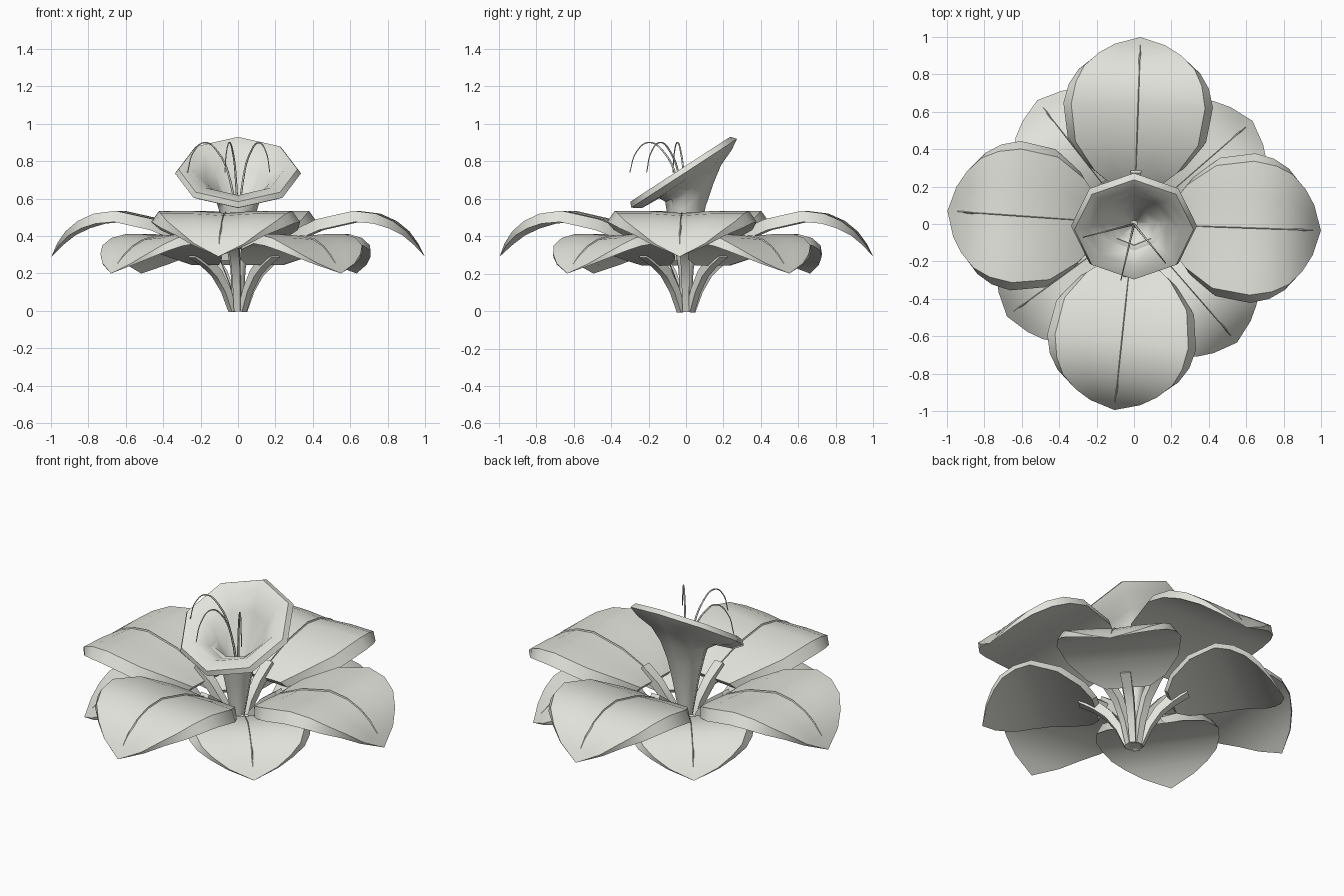
import bpy
import bmesh
from math import sin, cos, radians, pi
from mathutils import Vector, Matrix

cube = bpy.data.objects.get("Cube")
if cube:
    bpy.data.objects.remove(cube, do_unlink=True)

ivory = bpy.data.materials.new("pale_ivory")
ivory.use_nodes = True
COLOUR = (0.76, 0.77, 0.71, 1)
ivory.diffuse_color = COLOUR
ivory.node_tree.nodes["Principled BSDF"].inputs["Base Color"].default_value = COLOUR


def loft(name, rows, angle=35):
    """Skin a list of closed rings into a capped, smooth-shaded object."""
    bm = bmesh.new()
    grid = [[bm.verts.new(p) for p in row] for row in rows]
    n = len(rows[0])
    for a, b in zip(grid, grid[1:]):
        for j in range(n):
            k = (j + 1) % n
            bm.faces.new((a[j], b[j], b[k], a[k]))
    bmesh.ops.remove_doubles(bm, verts=bm.verts, dist=0.0005)
    bmesh.ops.holes_fill(bm, edges=bm.edges, sides=0)
    bmesh.ops.recalc_face_normals(bm, faces=bm.faces)
    mesh = bpy.data.meshes.new(name)
    bm.to_mesh(mesh)
    bm.free()
    mesh.materials.append(ivory)
    obj = bpy.data.objects.new(name, mesh)
    bpy.context.collection.objects.link(obj)
    bpy.ops.object.select_all(action='DESELECT')
    obj.select_set(True)
    bpy.context.view_layer.objects.active = obj
    bpy.ops.object.shade_smooth_by_angle(angle=radians(angle))


def sweep(name, path, angle, section):
    """Loft section(i) outlines, as (across, up) pairs, along a path of (distance, height)."""
    turn = Matrix.Rotation(radians(angle), 3, 'Z')
    last = len(path) - 1
    rows = []
    for i, (r, z) in enumerate(path):
        before, after = path[max(i - 1, 0)], path[min(i + 1, last)]
        along = Vector((after[0] - before[0], 0, after[1] - before[1])).normalized()
        up = Vector((-along.z, 0, along.x))
        rows.append([turn @ (Vector((r, a, z)) + up * b) for a, b in section(i)])
    loft(name, rows)


def petal(name, profile, claw, angle):
    """Petal blade, midrib and claw: profile holds distance, height, half width, rim depth."""
    path = [p[:2] for p in profile]

    def blade(i):
        w, drop = profile[i][2:]
        inner = max(w - 0.7 * drop, w * 0.6)
        side = [(w, -drop), (inner, 0), (inner * 0.5, 0)]
        return [(-a, b) for a, b in side] + [(0, -0.03 * w)] + side[::-1]

    def vein(i):
        # slim line ending in a small arrowhead
        half = {len(path) - 2: 0.001, len(path) - 3: 0.013}.get(i, 0.003)
        return [(-half, -0.013), (0, -0.003), (half, -0.013)]

    def stick(i):
        h = 0.017 + 0.003 * i
        return [(-h, -h), (h, -h), (h, h), (-h, h)]

    sweep(name, path, angle, blade)
    sweep(name + "_vein", path[:-1], angle, vein)
    sweep(name + "_claw", claw, angle, stick)


# Petal and claw profiles
UPPER = [(0.21, 0.36, 0.16, 0.04), (0.28, 0.42, 0.26, 0.055), (0.43, 0.49, 0.37, 0.06),
         (0.63, 0.535, 0.40, 0.06), (0.75, 0.52, 0.375, 0.055), (0.84, 0.48, 0.325, 0.045),
         (0.91, 0.425, 0.24, 0.03), (0.96, 0.36, 0.145, 0.015), (1.0, 0.29, 0, 0)]
LOWER = [(0.19, 0.27, 0.12, 0.035), (0.24, 0.315, 0.215, 0.045), (0.36, 0.375, 0.305, 0.05),
         (0.52, 0.41, 0.345, 0.05), (0.62, 0.39, 0.33, 0.045), (0.70, 0.35, 0.295, 0.035),
         (0.755, 0.305, 0.23, 0.025), (0.80, 0.255, 0.14, 0.012), (0.84, 0.2, 0, 0)]
UPPER_CLAW = [(0.03, 0), (0.06, 0.13), (0.11, 0.25), (0.19, 0.34), (0.29, 0.41)]
LOWER_CLAW = [(0.035, 0), (0.08, 0.11), (0.14, 0.2), (0.21, 0.26), (0.29, 0.31)]
for side, upper, lower in (("left", -2, 41), ("back", 88, 128),
                           ("right", 176, 216), ("front", 264, 311)):
    petal("upper_petal_" + side, UPPER, UPPER_CLAW, upper)
    petal("lower_petal_" + side, LOWER, LOWER_CLAW, lower)

# Trumpet: eight-sided rings of (y, z, radius, tilt), up the outside and down the throat
RINGS = [(0, 0, 0.03, 0), (0, 0.22, 0.04, 0), (0, 0.42, 0.075, 0), (0, 0.55, 0.105, 4),
         (0.015, 0.64, 0.135, 16), (0.02, 0.69, 0.19, 28), (0.005, 0.705, 0.285, 33),
         (-0.01, 0.735, 0.337, 33), (-0.03, 0.757, 0.318, 33), (-0.022, 0.752, 0.245, 33),
         (0.005, 0.685, 0.17, 29), (0.005, 0.58, 0.085, 10), (0, 0.42, 0.02, 0)]


def ring(y, z, radius, tilt):
    t = radians(tilt)
    return [Vector((radius * cos(a), y + radius * sin(a) * cos(t), z + radius * sin(a) * sin(t)))
            for a in (k * pi / 4 for k in range(8))]


loft("trumpet", [ring(*r) for r in RINGS], angle=46)

# Stamens arching forward out of the throat
ARCH = [(0, 0.36), (0.14, 0.68), (0.4, 0.85), (0.66, 0.9), (0.88, 0.85), (1, 0.74)]
for name, x, y in (("right", -0.27, -0.07), ("middle", -0.07, -0.3), ("left", 0.17, -0.21)):
    curve = bpy.data.curves.new("stamen_" + name, 'CURVE')
    curve.dimensions = '3D'
    curve.bevel_depth = 0.005
    curve.bevel_resolution = 1
    curve.resolution_u = 5
    spline = curve.splines.new('BEZIER')
    spline.bezier_points.add(len(ARCH) - 1)
    for bp, (f, z) in zip(spline.bezier_points, ARCH):
        bp.co = (x * f, y * f, z)
        bp.handle_left_type = bp.handle_right_type = 'AUTO'
        bp.radius = 1.3 - 0.8 * f
    curve.materials.append(ivory)
    bpy.context.collection.objects.link(bpy.data.objects.new("stamen_" + name, curve))
